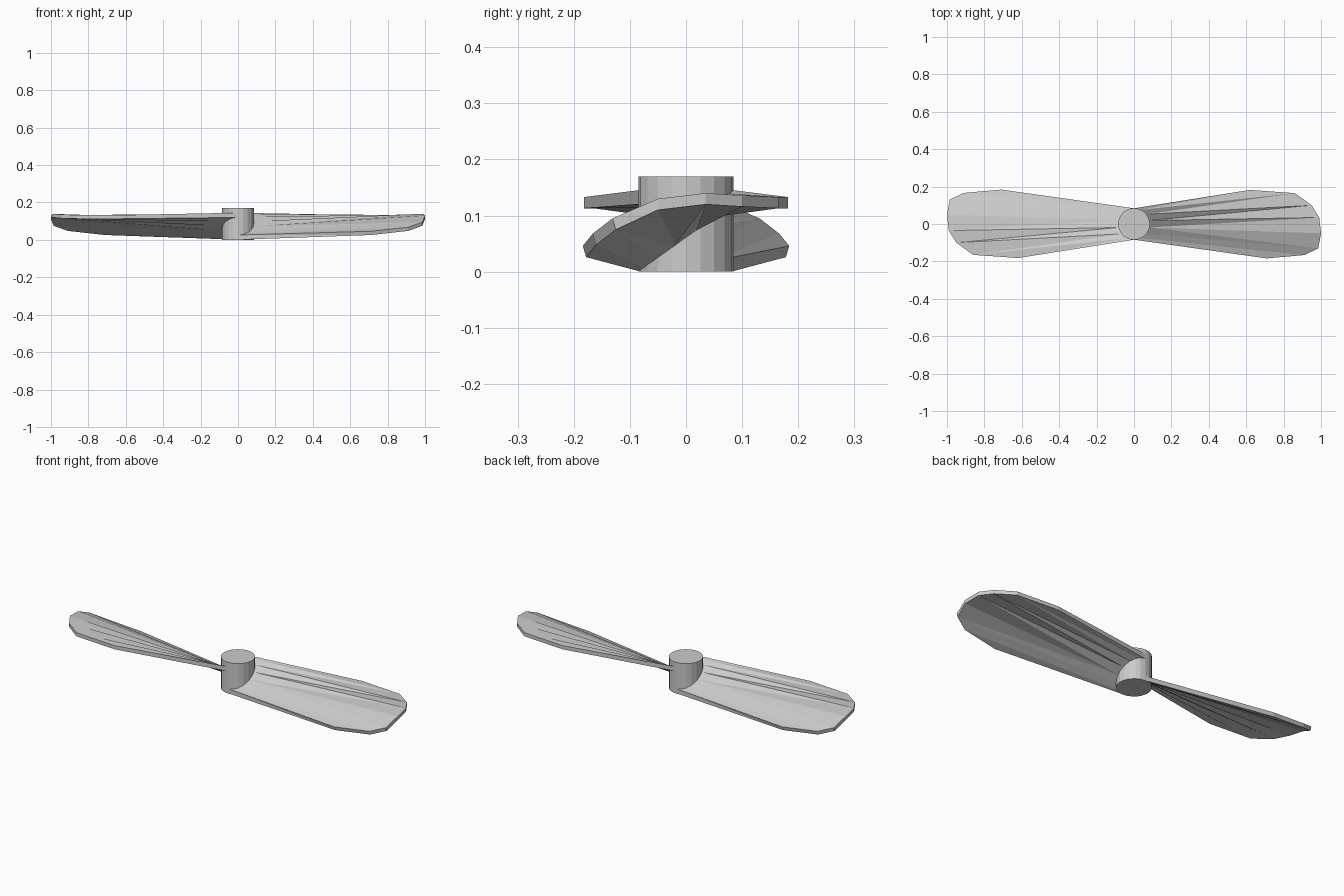
import bpy, bmesh, math
from mathutils import Matrix

if "Cube" in bpy.data.objects:
    bpy.data.objects.remove(bpy.data.objects["Cube"])

HUB_R, HUB_H = 0.085, 0.17

# Hub
bpy.ops.mesh.primitive_cylinder_add(vertices=20, radius=HUB_R, depth=HUB_H,
                                    location=(0, 0, HUB_H / 2))
bpy.context.object.name = "hub"

# Underside of the rounded blade tip, from the high edge to the low edge
TIP = [(0.62, 0.182, 0.113), (0.86, 0.165, 0.113), (0.95, 0.10, 0.116),
       (0.99, 0.035, 0.120), (1.00, -0.05, 0.110), (0.985, -0.125, 0.075),
       (0.91, -0.160, 0.048), (0.71, -0.178, 0.026)]


def blade(name, turn):
    bm = bmesh.new()
    n = len(TIP)
    lower, upper = [], []
    for i, (x, y, z) in enumerate(TIP):
        # Root wraps helically around the hub
        a = math.pi / 2 - math.pi * i / (n - 1)
        rx, ry = 0.084 * math.cos(a), 0.084 * math.sin(a)
        rz = 0.001 + 0.71 * (ry + 0.084)
        lean = 0.006 if y < -0.1 else 0
        lower.append((bm.verts.new((rx, ry, rz)), bm.verts.new((x, y, z))))
        upper.append((bm.verts.new((rx, ry, rz + 0.025)),
                      bm.verts.new((x, y - lean, z + 0.02))))
    # Fan panels, tip rim and root wall
    for i in range(n - 1):
        (a, b), (c, d) = lower[i], lower[i + 1]
        (e, f), (g, h) = upper[i], upper[i + 1]
        for face in ((a, b, d, c), (e, g, h, f), (b, f, h, d), (a, c, g, e)):
            bm.faces.new(face)
    # Long edges
    for i in (0, n - 1):
        bm.faces.new((lower[i][0], upper[i][0], upper[i][1], lower[i][1]))
    bmesh.ops.triangulate(bm, faces=bm.faces[:])
    bmesh.ops.recalc_face_normals(bm, faces=bm.faces[:])
    bm.transform(Matrix.Rotation(turn, 4, 'Z'))
    mesh = bpy.data.meshes.new(name)
    bm.to_mesh(mesh)
    bm.free()
    bpy.context.collection.objects.link(bpy.data.objects.new(name, mesh))


blade("right_blade", 0)
blade("left_blade", math.pi)
